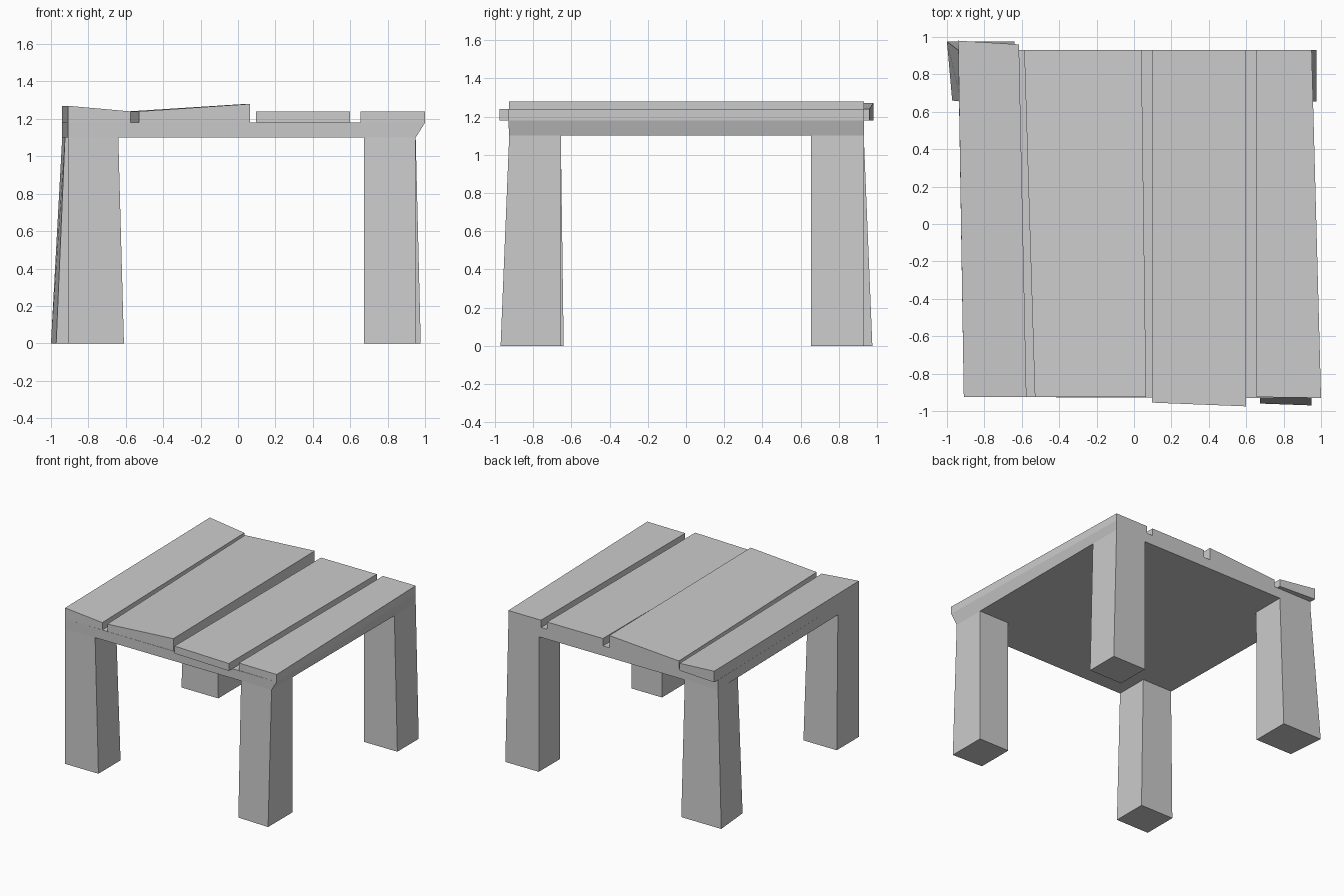
import bpy, bmesh

if "Cube" in bpy.data.objects:
    bpy.data.objects.remove(bpy.data.objects["Cube"])


def block(name, z0, bottom, z_top, top):
    """Six-sided block: corners run front-left, front-right, back-right, back-left.
    z_top gives the top height at the left and right edges."""
    zl, zr = z_top
    bm = bmesh.new()
    lo = [bm.verts.new((x, y, z0)) for x, y in bottom]
    hi = [bm.verts.new((x, y, z)) for (x, y), z in zip(top, (zl, zr, zr, zl))]
    bm.faces.new(lo[::-1])
    bm.faces.new(hi)
    for i in range(4):
        j = (i + 1) % 4
        bm.faces.new((lo[i], lo[j], hi[j], hi[i]))
    bmesh.ops.recalc_face_normals(bm, faces=bm.faces)
    mesh = bpy.data.meshes.new(name)
    bm.to_mesh(mesh)
    bm.free()
    obj = bpy.data.objects.new(name, mesh)
    bpy.context.collection.objects.link(obj)
    return obj


def rect(x0, x1, y0, y1):
    return [(x0, y0), (x1, y0), (x1, y1), (x0, y1)]


F, B = -0.925, 0.93             # front and back edges of the table top
UNDER, DECK, PLANK = 1.10, 1.18, 1.24

# Base slab, its right side flaring out towards the front
block("base_slab", UNDER, [(-0.91, F), (0.95, F), (0.95, B), (-0.94, B)],
      (DECK, DECK), [(-0.91, F), (1.0, -0.93), (0.95, B), (-0.94, B)])

# Four uneven planks: outline, then left and right top heights
planks = {
    "left_plank": ([(-0.91, F), (-0.575, F), (-0.615, 0.96), (-0.94, 0.98)], (1.27, PLANK)),
    "inner_left_plank": ([(-0.53, F), (0.065, F), (0.04, B), (-0.587, B)], (PLANK, 1.28)),
    "inner_right_plank": ([(0.097, -0.955), (0.60, -0.975), (0.60, B), (0.097, B)], (PLANK, PLANK)),
    "right_plank": ([(0.655, F), (1.0, -0.93), (0.95, B), (0.655, B)], (PLANK, PLANK)),
}
for name, (outline, heights) in planks.items():
    block(name, DECK, outline, heights, outline)

# Four legs, each splayed a little differently: foot outline, then top outline
legs = {
    "front_left_leg": (rect(-0.91, -0.61, F, -0.64), rect(-0.91, -0.64, F, -0.655)),
    "front_right_leg": ([(0.675, -0.96), (0.95, -0.97), (0.95, -0.655), (0.675, -0.655)],
                        rect(0.675, 0.95, F, -0.655)),
    "back_right_leg": (rect(0.675, 0.977, 0.655, B), rect(0.675, 0.95, 0.655, B)),
    "back_left_leg": ([(-0.972, 0.66), (-0.64, 0.66), (-0.64, 0.975), (-1.0, 0.975)],
                      [(-0.925, 0.655), (-0.64, 0.655), (-0.64, B), (-0.94, B)]),
}
for name, (foot, top) in legs.items():
    block(name, 0.0, foot, (UNDER, UNDER), top)
